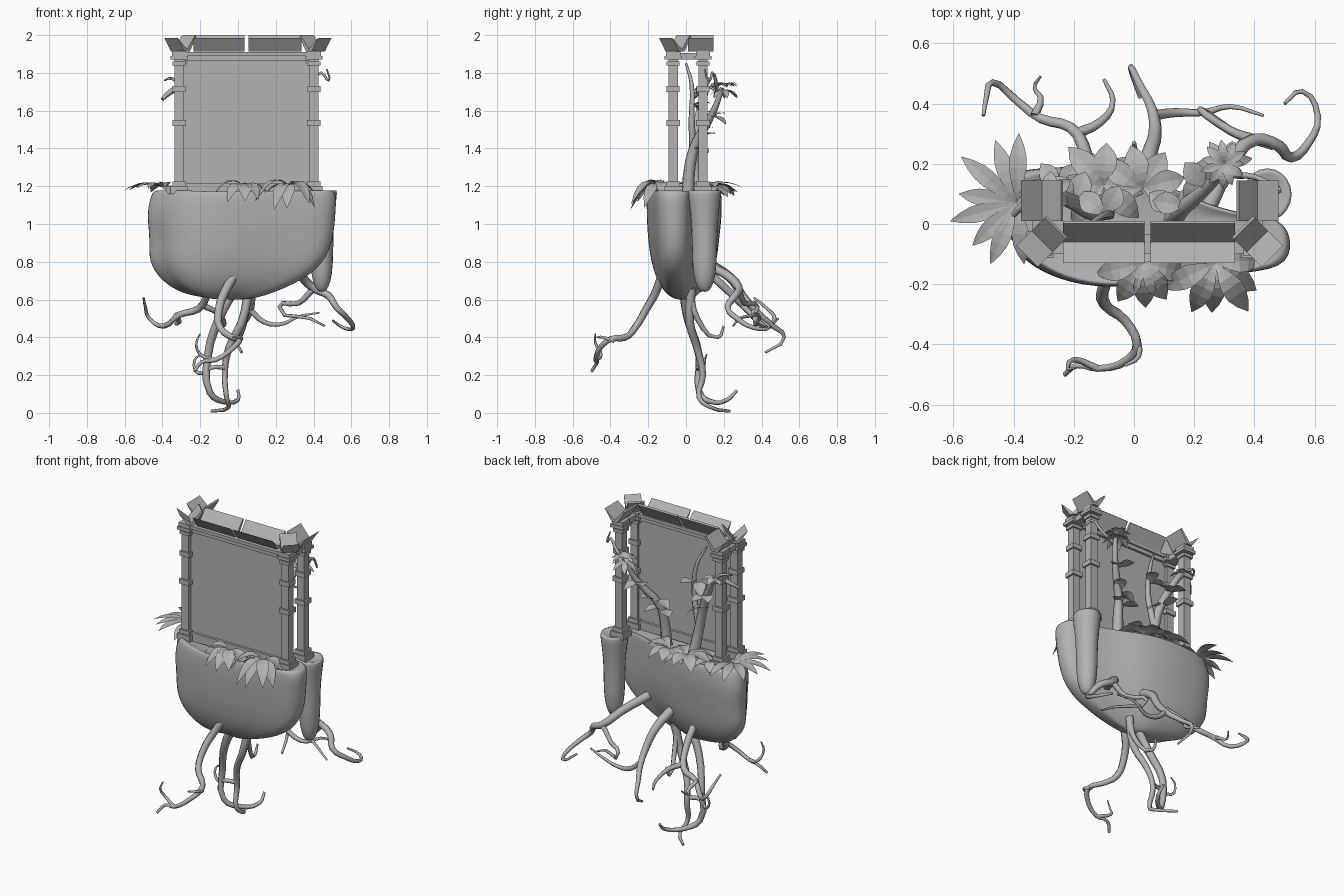
import bpy, bmesh, math, random
from mathutils import Vector, Matrix

random.seed(4)
if "Cube" in bpy.data.objects:
    bpy.data.objects.remove(bpy.data.objects["Cube"])

grey = bpy.data.materials.new("stone grey")
grey.use_nodes = True
colour = (0.45, 0.45, 0.45, 1)
grey.diffuse_color = colour
grey.node_tree.nodes["Principled BSDF"].inputs["Base Color"].default_value = colour


def make(name, verts, faces, smooth=False):
    mesh = bpy.data.meshes.new(name)
    mesh.from_pydata(verts, [], faces)
    bm = bmesh.new()
    bm.from_mesh(mesh)
    bmesh.ops.recalc_face_normals(bm, faces=bm.faces)
    bm.to_mesh(mesh)
    bm.free()
    mesh.materials.append(grey)
    mesh.polygons.foreach_set("use_smooth", [smooth] * len(mesh.polygons))
    obj = bpy.data.objects.new(name, mesh)
    bpy.context.collection.objects.link(obj)
    return obj


def loft(name, rings, smooth=False):
    n = len(rings[0])
    verts = [p for ring in rings for p in ring]
    faces = [(r * n + i, r * n + (i + 1) % n, (r + 1) * n + (i + 1) % n, (r + 1) * n + i)
             for r in range(len(rings) - 1) for i in range(n)]
    faces += [tuple(range(n)), tuple(range(len(verts) - n, len(verts)))]
    return make(name, verts, faces, smooth)


def box(name, x, y, z):
    return loft(name, [[(x[0], y[0], h), (x[1], y[0], h), (x[1], y[1], h), (x[0], y[1], h)] for h in z])


def soften(obj, levels):
    obj.modifiers.new("soft", "SUBSURF").levels = levels
    obj.modifiers["soft"].render_levels = levels


# Rough rock basin, hollowed a little at the top
outline = [(-.51, .08), (-.46, .17), (-.3, .19), (-.12, .19), (.05, .16), (.2, .08), (.36, .03), (.49, .02),
           (.535, -.06), (.5, -.15), (.32, -.165), (.12, -.19), (-.05, -.215), (-.22, -.205), (-.38, -.13), (-.41, -.04)]
levels = [(1.15, .8, .8, 0), (1.19, .93, .94, .02), (1.15, .98, 1, .015), (1.05, 1, 1, 0), (.93, .97, .95, 0),
          (.8, .92, .86, -.02), (.7, .73, .7, -.05), (.63, .46, .48, -.07), (.6, .2, .2, -.06)]
rock_rings = []
for z, sx, sy, dx in levels:
    ring = []
    for x, y in outline:
        rough = random.uniform(.98, 1.02)
        ring.append((x * sx * rough + dx, (y + .02) * sy * rough - .02, z + random.uniform(-.01, .01)))
    rock_rings.append(ring)
soften(loft("rock_basin", rock_rings, True), 2)

# Tapered hanging pod under the rear left column
pod_rings = []
for z, r in [(1.16, .05), (1.19, .09), (1.14, .084), (1, .066), (.85, .066), (.73, .06), (.66, .038), (.64, .015)]:
    pod_rings.append([(.443 + r * math.cos(a * math.pi / 5), .098 + 1.08 * r * math.sin(a * math.pi / 5), z)
                      for a in range(10)])
soften(loft("hanging_pod", pod_rings, True), 1)


# Columns with bases, rings and capitals
def block(name, cx, cy, half, z0, z1):
    box(name, (cx - half, cx + half), (cy - half, cy + half), (z0, z1))


for side, cx in (("right", -.312), ("left", .402)):
    for end, cy in (("front", -.068), ("rear", .09)):
        tag = f"{end}_{side}_column"
        block(tag + "_shaft", cx, cy, .025, 1.15, 1.88)
        for part, half, z0, z1 in (("base", .045, 1.16, 1.2), ("base_step", .036, 1.2, 1.225),
                                   ("ring", .036, 1.52, 1.55), ("upper_ring", .034, 1.7, 1.73),
                                   ("neck", .034, 1.84, 1.86), ("capital", .045, 1.87, 1.89),
                                   ("top", .038, 1.89, 1.915)):
            block(f"{tag}_{part}", cx, cy, half, z0, z1)
    box(f"{side}_side_beam", (cx - .025, cx + .025), (-.07, .09), (1.87, 1.905))

# Wall panel, plinth and lintel
box("wall_panel", (-.3, .39), (-.07, -.06), (1.17, 1.88))
box("wall_plinth", (-.3, .39), (-.085, -.045), (1.16, 1.215))
box("lintel", (-.34, .43), (-.09, -.045), (1.865, 1.89))
box("lintel_cornice", (-.35, .44), (-.1, -.035), (1.89, 1.91))
for sx, x in ((1, -.29), (-1, .38)):
    loft("corner_bracket", [[(x, y, 1.88), (x + sx * .025, y, 1.88), (x + sx * .025, y, 1.86),
                             (x, y, 1.83)] for y in (-.08, -.05)])


# Open V-shaped cornice troughs
def trough(name, cx, cy, turn, length):
    section = [(.07, 1.985), (0, 1.925), (-.062, 2), (-.07, 1.992), (-.02, 1.912), (.02, 1.912)]
    spin = Matrix.Rotation(turn, 3, "Z")
    loft(name, [[spin @ Vector((t, -u, z)) + Vector((cx, cy, 0)) for u, z in section]
                for t in (-length / 2, length / 2)])


trough("front_cornice_right", -.1, -.06, 0, .27)
trough("front_cornice_left", .195, -.06, 0, .28)
for side, cx, s in (("right", -.305, -1), ("left", .41, 1)):
    trough(f"corner_cornice_{side}", cx, -.058, s * math.pi / 4, .1)
    trough(f"rear_cornice_{side}", cx, .077, s * math.pi / 2, .135)


# Tapered, kinked roots and stems
def stem(name, r0, r1, *points):
    curve = bpy.data.curves.new(name, "CURVE")
    curve.dimensions = "3D"
    curve.bevel_depth = 1
    curve.bevel_resolution = 1
    curve.resolution_u = 3
    curve.use_fill_caps = True
    spline = curve.splines.new("BEZIER")
    spline.bezier_points.add(len(points) - 1)
    for i, (bp, co) in enumerate(zip(spline.bezier_points, points)):
        bp.co = co
        bp.handle_left_type = bp.handle_right_type = "AUTO"
        bp.radius = r0 + (r1 - r0) * i / (len(points) - 1)
    curve.materials.append(grey)
    obj = bpy.data.objects.new(name, curve)
    bpy.context.collection.objects.link(obj)
    bpy.ops.object.select_all(action="DESELECT")
    obj.select_set(True)
    bpy.context.view_layer.objects.active = obj
    bpy.ops.object.convert(target="MESH")
    bpy.ops.object.shade_smooth()


stem("front_root", .026, .008, (0, -.12, .76), (-.07, -.16, .64), (-.1, -.21, .55), (-.095, -.27, .45),
     (-.03, -.32, .4), (.01, -.4, .39), (-.02, -.45, .35), (-.12, -.48, .28), (-.19, -.47, .27), (-.23, -.5, .22))
stem("front_root_tip", .012, .004, (-.12, -.48, .28), (-.2, -.45, .31), (-.22, -.48, .37), (-.2, -.48, .42))
stem("front_root_twig", .012, .005, (.01, -.38, .38), (.015, -.44, .4), (-.03, -.47, .4))
stem("long_root", .028, .008, (-.03, -.01, .64), (-.1, .01, .5), (-.16, .07, .3), (-.15, .07, .11),
     (-.08, .13, .06), (0, .22, .07), (0, .27, .12))
stem("deep_root", .026, .008, (.06, .03, .66), (.02, .02, .48), (-.05, .06, .34), (-.07, .09, .2),
     (-.06, .07, .08), (-.05, .13, .03), (-.14, .23, .009))
stem("deep_root_twig", .014, .004, (-.07, .08, .24), (-.14, .06, .24), (-.21, .09, .21), (-.23, .1, .28), (-.19, .11, .31))
stem("short_root", .02, .006, (.05, .02, .65), (.04, .06, .5), (0, .17, .4), (0, .2, .46))
stem("rear_right_root", .025, .006, (-.14, .1, .76), (-.16, .23, .64), (-.21, .32, .55), (-.31, .35, .52),
     (-.39, .41, .46), (-.47, .47, .5), (-.49, .42, .56), (-.5, .36, .61))
stem("rear_right_twig", .014, .004, (-.33, .36, .52), (-.31, .42, .48), (-.33, .45, .47), (-.31, .49, .5))
stem("rear_fork", .018, .006, (-.19, .3, .57), (-.11, .34, .53), (-.07, .41, .47), (-.1, .48, .45))
stem("rear_root", .03, .007, (.02, .1, .8), (.05, .23, .72), (.07, .3, .62), (.06, .38, .53),
     (.02, .46, .46), (-.01, .52, .4), (.02, .42, .32))
stem("rear_long_twig", .018, .005, (.06, .36, .55), (.14, .37, .48), (.23, .37, .47), (.32, .39, .51), (.43, .36, .53))
stem("rear_left_root", .028, .006, (.24, .04, .8), (.32, .2, .74), (.4, .28, .66), (.48, .26, .62),
     (.52, .22, .56), (.58, .27, .5), (.61, .36, .45), (.56, .44, .45), (.5, .4, .49))
stem("rear_left_twig", .018, .005, (.4, .28, .66), (.32, .31, .58), (.22, .38, .56), (.38, .28, .5), (.46, .25, .46))

# Climbing trunks
stem("left_trunk", .036, .012, (.13, .01, 1.14), (.14, .02, 1.3), (.16, .05, 1.42), (.23, .11, 1.53),
     (.28, .16, 1.63), (.3, .19, 1.72))
stem("left_trunk_tendril", .012, .004, (.28, .16, 1.69), (.38, .16, 1.74), (.44, .14, 1.8), (.48, .12, 1.76), (.47, .1, 1.82))
stem("right_trunk", .038, .01, (-.09, .06, 1.14), (-.12, .04, 1.32), (-.16, .05, 1.48), (-.22, .08, 1.62),
     (-.29, .1, 1.72), (-.37, .06, 1.69), (-.4, .03, 1.66))
stem("right_trunk_tendril", .012, .004, (-.29, .1, 1.72), (-.35, .12, 1.77), (-.39, .08, 1.76))
stem("right_trunk_branch", .022, .006, (-.12, .04, 1.34), (-.08, .03, 1.55), (-.1, .03, 1.74), (-.15, 0, 1.85))


# Folded leaves, gathered in rosettes
def leaf(base, turn, length, width, rise, droop):
    spin = Matrix.Rotation(turn, 3, "Z")
    rows = 6
    verts, faces = [], []
    for i in range(rows + 1):
        t = i / rows
        w = width * (.06 + math.sin(math.pi * t ** 1.2)) if i < rows else .001
        z = length * (rise * t - droop * t * t)
        verts += [spin @ Vector((length * t, k * w, z + abs(k) * w * .15)) + Vector(base) for k in (-1, 0, 1)]
    for i in range(rows):
        for k in (0, 1):
            a = i * 3 + k
            faces.append((a, a + 1, a + 4, a + 3))
    make("leaf", verts, faces)


def rosette(base, facing, spread, count, length, width, rise=.5, droop=.8):
    for i in range(count):
        turn = math.radians(facing + spread * (i / (count - 1) - .5) + random.uniform(-5, 5))
        leaf(base, turn, length * random.uniform(.85, 1.1), width, rise * random.uniform(.7, 1.3), droop)


rosette((-.39, .07, 1.19), 180, 190, 8, .22, .028, .4, .5)
rosette((.03, -.13, 1.2), 270, 150, 5, .16, .036, .7, 1.2)
rosette((.27, -.13, 1.2), 270, 180, 7, .18, .036, .7, 1.3)
rosette((-.1, .13, 1.19), 90, 270, 7, .16, .038)
rosette((.03, .12, 1.19), 80, 220, 6, .16, .038, .7)
rosette((-.25, .12, 1.18), 90, 200, 4, .11, .03)
rosette((.3, .2, 1.73), 0, 330, 11, .075, .015, .7, .8)
rosette((.3, .2, 1.71), 15, 320, 7, .09, .018, .1, .6)
rosette((-.28, .1, 1.72), 60, 300, 6, .08, .022)

# Broad loose leaves along the trunks
for x, y, z in ((.14, .04, 1.38), (.17, .06, 1.44), (.24, .12, 1.56), (-.16, .05, 1.47),
                (-.2, .07, 1.57), (-.1, .03, 1.62)):
    for turn in (30, 150):
        leaf((x, y, z), math.radians(turn + random.uniform(-40, 40)), .11, .036,
             random.uniform(.2, .9), random.uniform(.3, 1))
